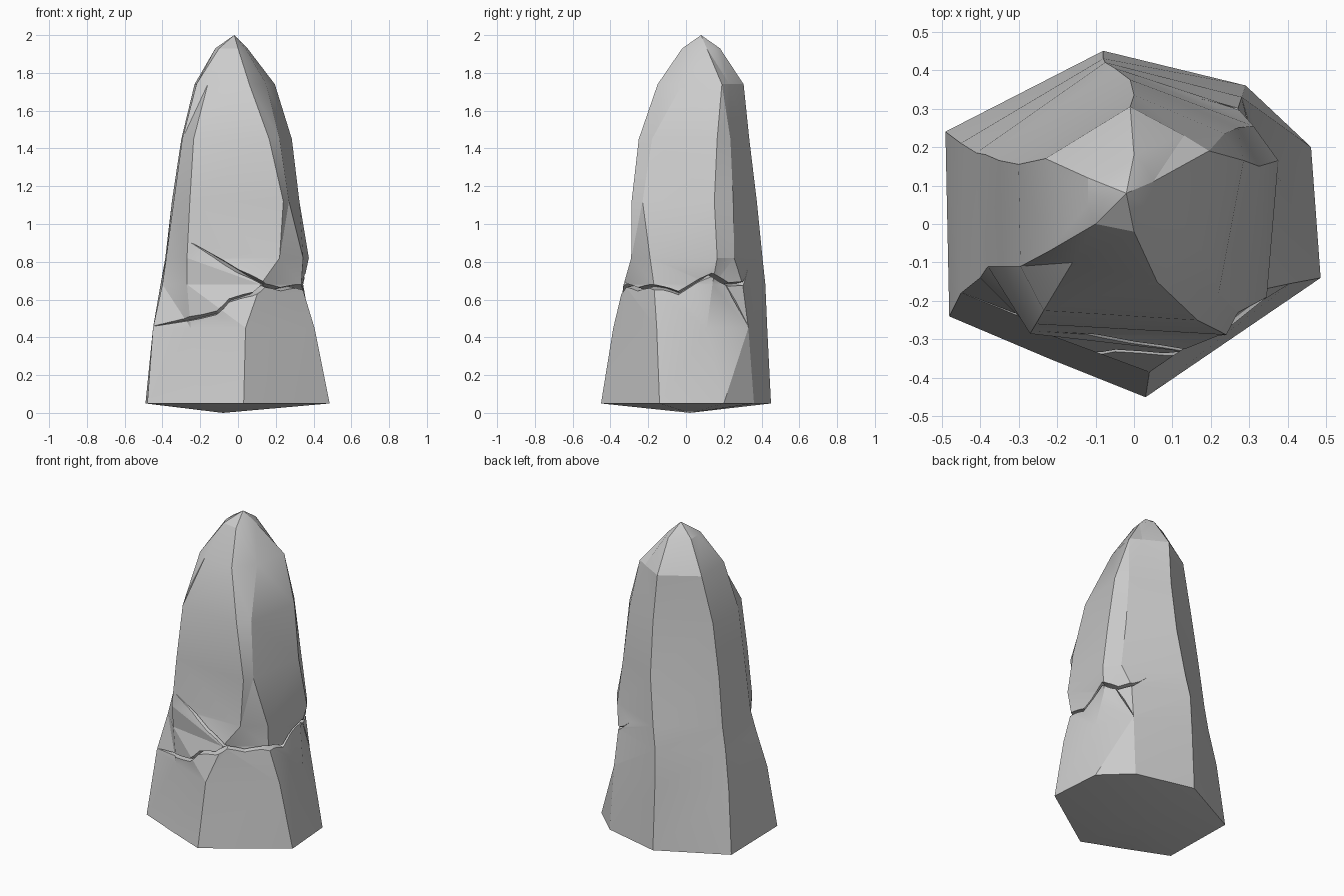
import bpy, bmesh, math
from mathutils import Vector
from mathutils.bvhtree import BVHTree

if "Cube" in bpy.data.objects:
    bpy.data.objects.remove(bpy.data.objects["Cube"])

# Rock spire: eight-sided cross-sections, counter-clockwise from the right-back corner
SECTIONS = {
    0.05: [(.46, .20), (.29, .36), (-.08, .45), (-.49, .24), (-.48, -.24), (-.22, -.35), (.03, -.45), (.485, -.14)],
    0.45: [(.385, .11), (.28, .33), (-.08, .43), (-.45, .21), (-.45, -.18), (-.25, -.27), (.04, -.385), (.405, -.155)],
    0.68: [(.345, .14), (.27, .30), (-.075, .42), (-.41, .185), (-.40, -.14), (-.27, -.27), (.12, -.33), (.335, -.17)],
    0.82: [(.375, .165), (.31, .255), (-.05, .405), (-.385, .18), (-.38, -.11), (-.27, -.285), (.22, -.29), (.345, -.19)],
    1.12: [(.325, .15), (.27, .25), (-.01, .375), (-.35, .165), (-.34, -.11), (-.255, -.26), (.24, -.288), (.27, -.23)],
    1.45: [(.285, .165), (.235, .235), (0, .335), (-.30, .155), (-.295, -.11), (-.235, -.225), (.165, -.25), (.22, -.18)],
    1.74: [(.195, .19), (.13, .23), (-.01, .305), (-.23, .17), (-.22, -.07), (-.16, -.10), (.06, -.15), (.15, -.02)],
    1.93: [(.05, .11), (.03, .15), (0, .18), (-.12, .12), (-.12, .05), (-.10, 0), (0, -.02), (.04, .04)],
}


def new_object(name, bm):
    bmesh.ops.triangulate(bm, faces=bm.faces[:])
    bmesh.ops.recalc_face_normals(bm, faces=bm.faces[:])
    mesh = bpy.data.meshes.new(name)
    bm.to_mesh(mesh)
    obj = bpy.data.objects.new(name, mesh)
    bpy.context.collection.objects.link(obj)
    return obj


def bridge(bm, rings):
    for a, b in zip(rings, rings[1:]):
        n = len(a)
        for i in range(n):
            j = (i + 1) % n
            bm.faces.new((a[i], a[j], b[j], b[i]))


# Spire body with pointed top and slightly pointed underside
bm = bmesh.new()
rings = [[bm.verts.new((x, y, z)) for x, y in pts] for z, pts in SECTIONS.items()]
bridge(bm, rings)
for ring, tip in ((rings[0], (-.08, .02, 0)), (rings[-1], (-.02, .08, 2))):
    v = bm.verts.new(tip)
    for i in range(8):
        bm.faces.new((ring[i], ring[(i + 1) % 8], v))
spire = new_object("rock_spire", bm)
bm.free()

bm = bmesh.new()
bm.from_mesh(spire.data)
surface = BVHTree.FromBMesh(bm)
bm.free()


# Crack cutter: wedge that follows a jagged path around the surface
def crack(name, path, width, depth):
    bm = bmesh.new()
    rings = []
    for i, (x, y, z) in enumerate(path):
        d = Vector((x, y, 0)).normalized()
        hit = surface.ray_cast(Vector((0, 0, z)), d)[0]
        end = i in (0, len(path) - 1)
        w = width * (.12 if end else 1)
        inner = hit - d * depth * (.15 if end else 1)
        outer = hit + d * .07
        up = Vector((0, 0, w * 1.6))
        rings.append([bm.verts.new(p) for p in (inner, outer + up, outer - up)])
    bridge(bm, rings)
    bm.faces.new(rings[0])
    bm.faces.new(rings[-1])
    cutter = new_object(name, bm)
    bm.free()
    mod = spire.modifiers.new(name, 'BOOLEAN')
    mod.operation = 'DIFFERENCE'
    mod.solver = 'EXACT'
    mod.object = cutter
    return cutter


cutters = [
    crack("main_crack", [(-.45, -.18, .46), (-.28, -.26, .495), (-.11, -.32, .53), (-.05, -.34, .595),
                         (.08, -.34, .63), (.14, -.31, .675), (.22, -.25, .655), (.30, -.19, .67),
                         (.34, -.12, .66), (.34, -.04, .635), (.34, .13, .73), (.30, .22, .68),
                         (.26, .30, .685), (.17, .33, .76)], .014, .05),
    crack("front_branch_crack", [(.17, -.30, .665), (.07, -.31, .72), (-.08, -.29, .80), (-.25, -.28, .90)], .016, .045),
    crack("side_branch_crack", [(.31, .20, .69), (.29, .26, .58), (.27, .32, .46)], .016, .04),
]

# Bake the cracks, then remove the cutters
bpy.context.view_layer.objects.active = spire
spire.select_set(True)
for mod in list(spire.modifiers):
    bpy.ops.object.modifier_apply(modifier=mod.name)
for c in cutters:
    bpy.data.objects.remove(c, do_unlink=True)

bpy.ops.object.shade_smooth_by_angle(angle=math.radians(22))
